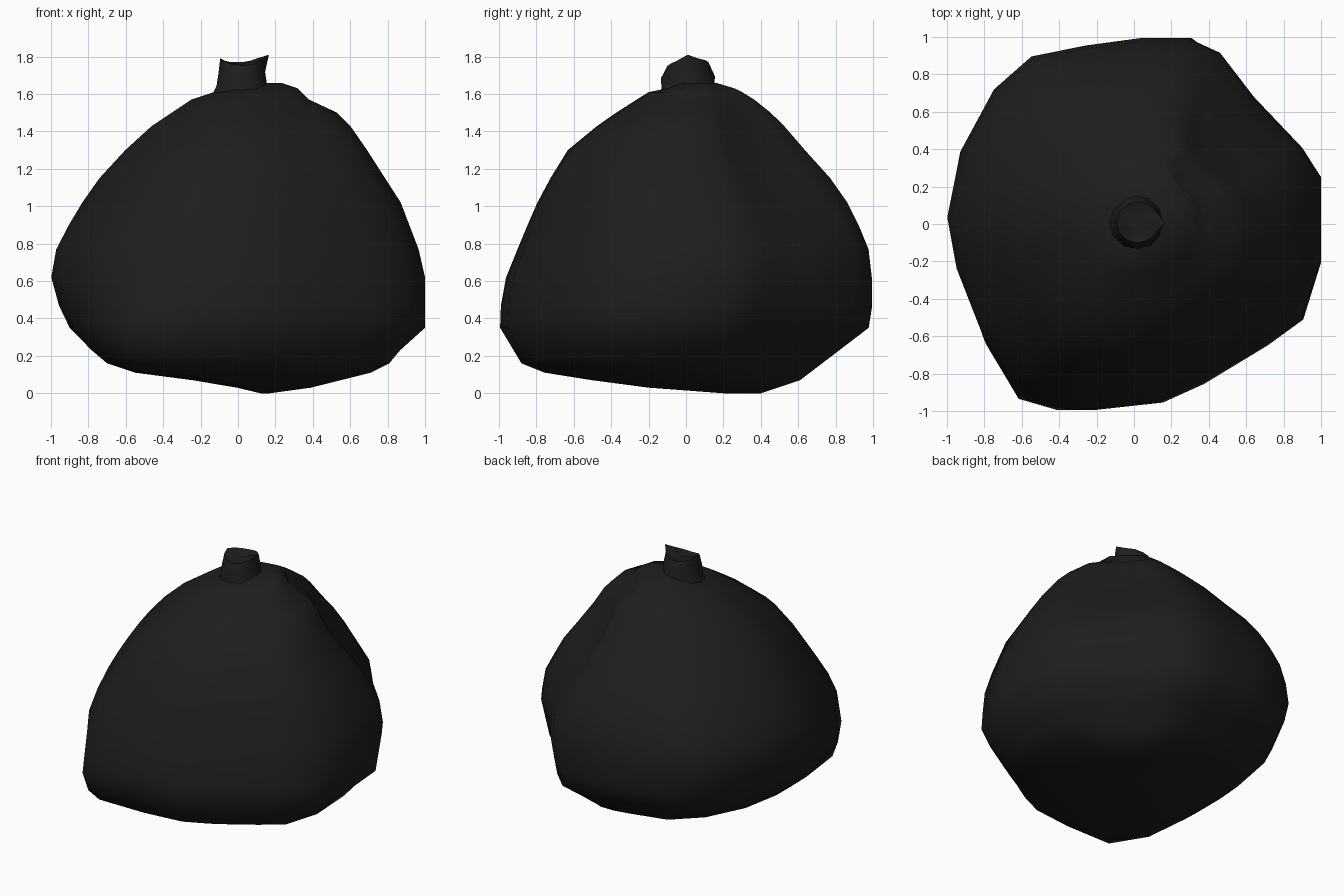
import bpy, bmesh, math

if "Cube" in bpy.data.objects:
    bpy.data.objects.remove(bpy.data.objects["Cube"])

black = bpy.data.materials.new("black plastic")
black.diffuse_color = (0.013, 0.013, 0.013, 1)
black.use_nodes = True
black.node_tree.nodes["Principled BSDF"].inputs["Base Color"].default_value = black.diffuse_color


def interp(curve, z):
    """Piecewise linear lookup in a list of (z, value)."""
    if z <= curve[0][0]:
        return curve[0][1]
    for (z0, v0), (z1, v1) in zip(curve, curve[1:]):
        if z <= z1:
            return v0 + (v1 - v0) * (z - z0) / (z1 - z0)
    return curve[-1][1]


def loft(name, rings, caps, angle):
    """Skin a stack of rings and close the listed ends with a fan."""
    bm = bmesh.new()
    vs = [[bm.verts.new(p) for p in r] for r in rings]
    n = len(vs[0])
    for a, b in zip(vs, vs[1:]):
        for i in range(n):
            j = (i + 1) % n
            bm.faces.new((a[i], a[j], b[j], b[i]))
    for end in caps:
        ring = vs[end] if end else vs[end][::-1]
        mid = bm.verts.new([sum(v.co[k] for v in ring) / n for k in range(3)])
        for i in range(n):
            bm.faces.new((ring[i], ring[(i + 1) % n], mid))
    me = bpy.data.meshes.new(name)
    bm.to_mesh(me)
    bm.free()
    me.materials.append(black)
    ob = bpy.data.objects.new(name, me)
    bpy.context.collection.objects.link(ob)
    bpy.ops.object.select_all(action='DESELECT')
    ob.select_set(True)
    bpy.context.view_layer.objects.active = ob
    bpy.ops.object.shade_smooth_by_angle(angle=math.radians(angle))


# Silhouettes of the sack: left, right, front and back edges by height
LEFT = [(0, .12), (.05, -.09), (.11, -.55), (.17, -.73), (.25, -.8), (.38, -.93), (.61, -1),
        (.78, -.97), (.98, -.86), (1.14, -.75), (1.39, -.52), (1.57, -.25), (1.61, -.13), (1.66, -.02)]
RIGHT = [(0, .17), (.03, .39), (.13, .79), (.21, .84), (.33, 1), (.68, 1), (1.02, .87),
         (1.3, .69), (1.43, .6), (1.5, .53), (1.57, .38), (1.64, .31), (1.66, .23)]
FRONT = [(0, .2), (.03, -.2), (.1, -.73), (.16, -.88), (.36, -1), (.57, -.98), (.9, -.86),
         (1.05, -.8), (1.29, -.66), (1.45, -.46), (1.61, -.2), (1.63, -.1), (1.66, -.03)]
BACK = [(0, .4), (.07, .61), (.36, .99), (.55, 1), (.76, .98), (.98, .89), (1.14, .78),
        (1.34, .6), (1.47, .49), (1.59, .34), (1.63, .26), (1.66, .16)]
# Crumpled plan outline of the sack
PLAN = [(1, .24), (.9, .4), (.64, .68), (.46, .92), (.29, 1), (.03, 1), (-.26, .96),
        (-.55, .9), (-.75, .72), (-.93, .38), (-1, .02), (-.95, -.26), (-.82, -.6),
        (-.65, -.87), (-.46, -.95), (-.26, -1), (.11, -.96), (.34, -.86), (.7, -.65),
        (.9, -.51), (1, -.2)]
# Corner bulge by height: front left sags low down, back right is pinched
FRONT_LEFT = [(0, 1), (.07, 1.08), (.16, 1.17), (.23, 1.16), (.35, 1.08), (.47, 1.03), (.62, 1),
              (.8, .98), (1, .95), (1.4, .94), (1.6, 1)]
BACK_RIGHT = [(0, 1), (.11, .94), (.35, .92), (.5, .96), (.62, 1), (.8, 1), (1.02, .92),
              (1.25, .86), (1.5, .87), (1.66, .95)]

rings = []
for z in (0, .03, .07, .11, .16, .23, .35, .47, .62, .77, .9, 1.02, 1.15, 1.3, 1.43, 1.5, 1.57, 1.61, 1.63, 1.66):
    x0, x1, y0, y1 = (interp(c, z) for c in (LEFT, RIGHT, FRONT, BACK))
    ring = []
    for px, py in PLAN:
        k = 1
        if px * py > 0:
            curve = BACK_RIGHT if px > 0 else FRONT_LEFT
            k += (interp(curve, z) - 1) * min(1, min(abs(px), abs(py)) / .62)
            if px > 0 and k < 1 and py == 1:
                k = 1
        px, py = max(-1, px * k), max(-1, py * k)
        ring.append((x0 + (x1 - x0) * (px + 1) / 2, y0 + (y1 - y0) * (py + 1) / 2, z))
    rings.append(ring)
loft("sack", rings, (0, -1), 80)

# Tied knot: gathered neck rising to a ragged rim with a shallow dip inside
N = 12
RIM = [1.81, 1.79, 1.78, 1.77, 1.77, 1.78, 1.79, 1.78, 1.76, 1.75, 1.76, 1.78]
knot = []
for h, rx, ry in ((.05, .16, .16), (.3, .135, .14), (.6, .125, .145), (1, .115, .11), (.9, .07, .07)):
    ring = []
    for i in range(N):
        a = 2 * math.pi * i / N
        x, y = .02 + rx * math.cos(a), .01 + ry * math.sin(a)
        if i == 0 and h == 1:
            x = .165
        ring.append((x, y, 1.58 + (RIM[i] - 1.58) * h))
    knot.append(ring)
loft("knot", knot, (-1,), 80)
